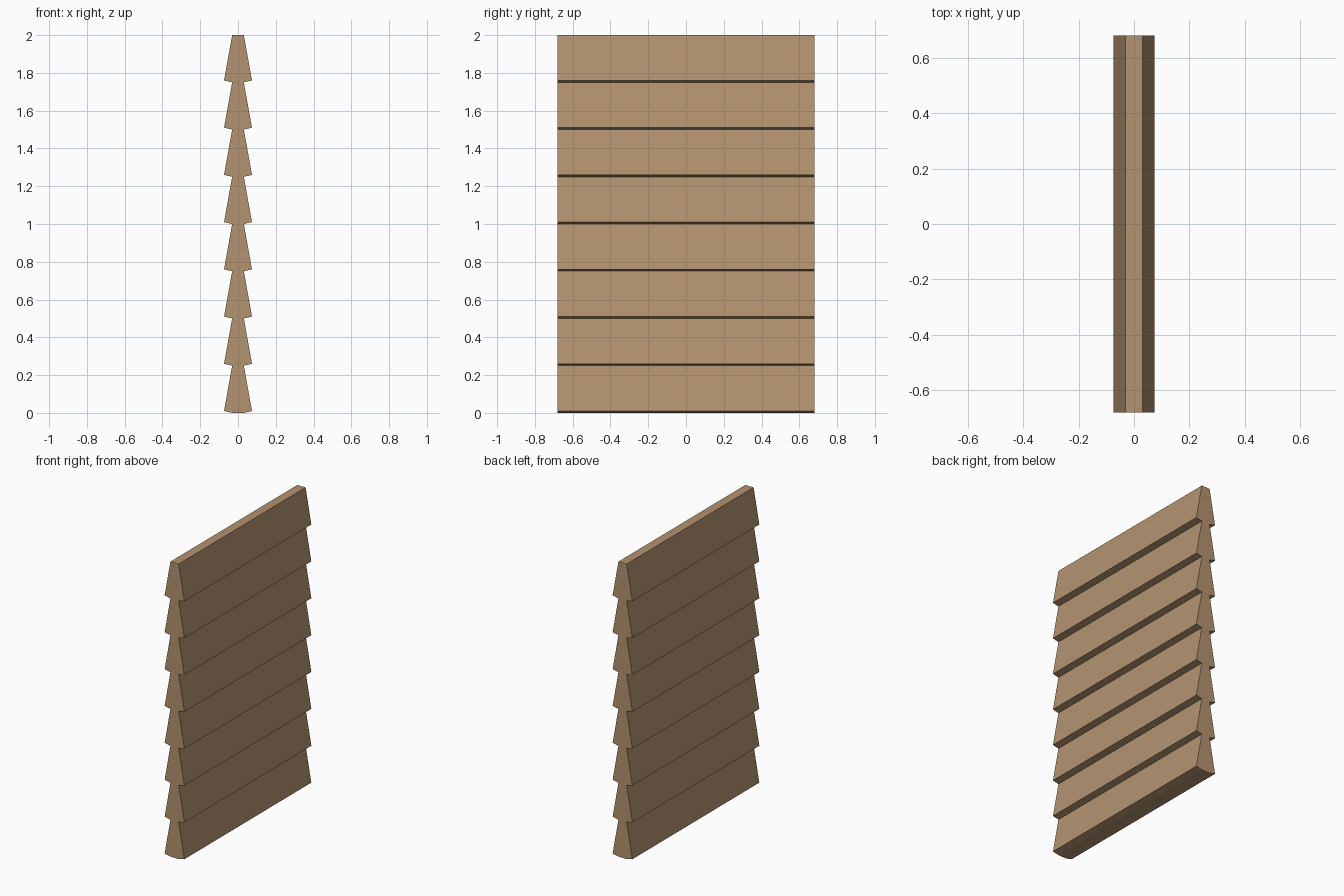
import bpy, bmesh

if "Cube" in bpy.data.objects:
    bpy.data.objects.remove(bpy.data.objects["Cube"])

ROWS, PITCH = 8, 0.25          # lapped boards per face
HALF_LEN = 0.68
INNER, OUTER, LIP = 0.031, 0.074, 0.01

# Sawtooth half-profile (x, z), bottom to top
right = []
for i in range(ROWS):
    z = i * PITCH
    right += [(INNER, z), (OUTER, z + LIP)]
right.append((INNER, ROWS * PITCH))

# Mirror to a closed outline and extrude along y
outline = right + [(-x, z) for x, z in reversed(right)]
bm = bmesh.new()
face = bm.faces.new([bm.verts.new((x, -HALF_LEN, z)) for x, z in outline])
ext = bmesh.ops.extrude_face_region(bm, geom=[face], use_keep_orig=True)
verts = [g for g in ext["geom"] if isinstance(g, bmesh.types.BMVert)]
bmesh.ops.translate(bm, verts=verts, vec=(0, 2 * HALF_LEN, 0))
bmesh.ops.recalc_face_normals(bm, faces=bm.faces)

mesh = bpy.data.meshes.new("clapboard_panel")
bm.to_mesh(mesh)
bm.free()
panel = bpy.data.objects.new("clapboard_panel", mesh)
bpy.context.collection.objects.link(panel)

# Tan wood
wood = bpy.data.materials.new("tan_wood")
wood.diffuse_color = (0.45, 0.29, 0.16, 1)
wood.use_nodes = True
wood.node_tree.nodes["Principled BSDF"].inputs["Base Color"].default_value = wood.diffuse_color
mesh.materials.append(wood)
